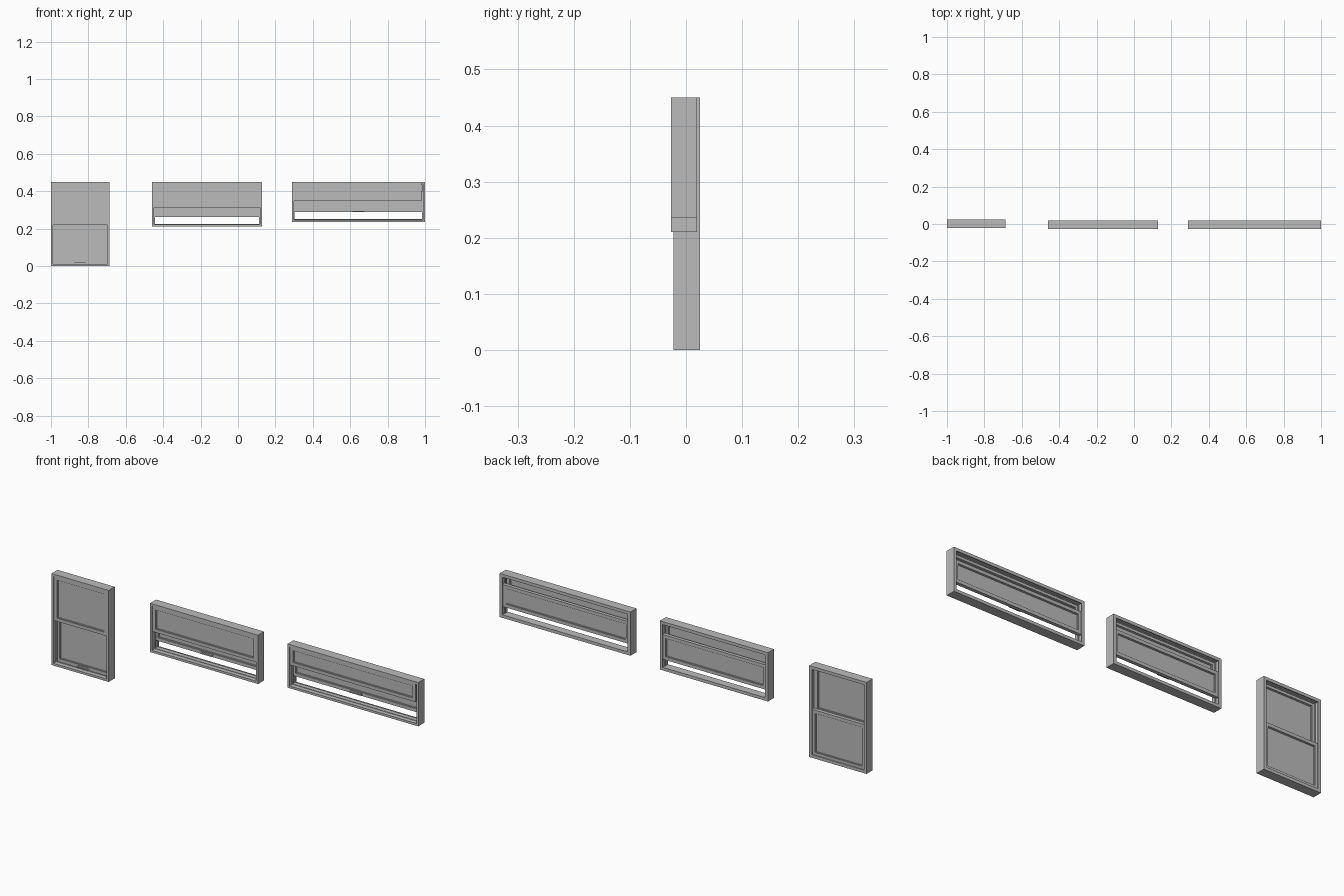
import bpy

cube = bpy.data.objects.get("Cube")
if cube:
    bpy.data.objects.remove(cube, do_unlink=True)

grey = bpy.data.materials.new("window_grey")
grey.use_nodes = True
colour = (0.5, 0.5, 0.5, 1)
grey.diffuse_color = colour
for node in grey.node_tree.nodes:
    if node.type == 'BSDF_PRINCIPLED':
        node.inputs["Base Color"].default_value = colour
        node.inputs["Roughness"].default_value = 0.6

CORNERS = [(x, y, z) for x in (0, 1) for y in (0, 1) for z in (0, 1)]
SIDES = [(0, 1, 3, 2), (4, 6, 7, 5), (0, 4, 5, 1),
         (2, 3, 7, 6), (0, 2, 6, 4), (1, 5, 7, 3)]


def boxes(name, items):
    """One object made of boxes, each given as x, y and z ranges."""
    verts, faces = [], []
    for item in items:
        base = len(verts)
        verts += [tuple(item[a][c[a]] for a in range(3)) for c in CORNERS]
        faces += [tuple(base + i for i in f) for f in SIDES]
    mesh = bpy.data.meshes.new(name)
    mesh.from_pydata(verts, [], faces)
    mesh.materials.append(grey)
    obj = bpy.data.objects.new(name, mesh)
    bpy.context.collection.objects.link(obj)
    return obj


def ring(x, y, z, side, top=None, bottom=None):
    """Four bars around a rectangular opening."""
    top = side if top is None else top
    bottom = side if bottom is None else bottom
    z0, z1 = z[0] + bottom, z[1] - top
    bars = [((x[0], x[0] + side), y, (z0, z1)), ((x[1] - side, x[1]), y, (z0, z1))]
    if top:
        bars.append((x, y, (z1, z[1])))
    if bottom:
        bars.append((x, y, (z[0], z0)))
    return bars


def sash(name, x, y, z):
    """Stiles and rails, a thin glazing bead and a recessed pane."""
    rail = 0.016
    mid = (y[0] + y[1]) / 2
    inner_x = (x[0] + rail, x[1] - rail)
    inner_z = (z[0] + rail, z[1] - rail)
    boxes(name + "_frame", ring(x, y, z, rail))
    boxes(name + "_bead", ring(inner_x, (mid - 0.005, mid + 0.005), inner_z, 0.003))
    boxes(name + "_pane", [(inner_x, (mid - 0.0015, mid + 0.0015), inner_z)])


def window(name, x, z, y0, upper_bottom, lower, gap=0):
    edge, depth = 0.011, 0.047

    def span(a, b):
        return (y0 + a, y0 + b)

    inner_x = (x[0] + edge, x[1] - edge)
    inner_z = (z[0] + edge, z[1] - edge)

    # Outer casing with stops, parting bead and stepped sill
    boxes(name + "_casing", ring(x, span(0, depth), z, edge))
    boxes(name + "_parting_bead", ring(inner_x, span(0.0215, 0.0245), inner_z, 0.004, bottom=0))
    boxes(name + "_back_stop", ring(inner_x, span(0.0425, depth), inner_z, 0.004))
    boxes(name + "_sill_step", [(inner_x, span(0.022, 0.0425), (inner_z[0], inner_z[0] + 0.002))])

    # Upper sash in the front track, lower sash in the back track
    sash(name + "_upper_sash", (inner_x[0], inner_x[1] - gap), span(0.004, 0.021), (upper_bottom, inner_z[1]))
    sash(name + "_lower_sash", inner_x, span(0.025, 0.042), lower)

    # Lift handle with two screws on the lower rail
    mid = (x[0] + x[1]) / 2
    hz = lower[0] + 0.009
    boxes(name + "_lift_handle", [
        ((mid - 0.032, mid + 0.032), span(0.022, 0.025), (hz - 0.005, hz + 0.004)),
        ((mid - 0.032, mid + 0.032), span(0.016, 0.022), (hz - 0.005, hz - 0.003))])
    boxes(name + "_handle_screws", [
        ((mid + s - 0.003, mid + s + 0.003), span(0.021, 0.022), (hz - 0.001, hz + 0.003))
        for s in (-0.025, 0.025)])


window("tall_window", (-1.0, -0.688), (0, 0.45), -0.022, 0.22, (0.012, 0.236))
window("medium_window", (-0.46, 0.128), (0.21, 0.45), -0.027, 0.312, (0.262, 0.384))
window("wide_window", (0.288, 1.0), (0.235, 0.45), -0.027, 0.348, (0.288, 0.397), gap=0.008)
